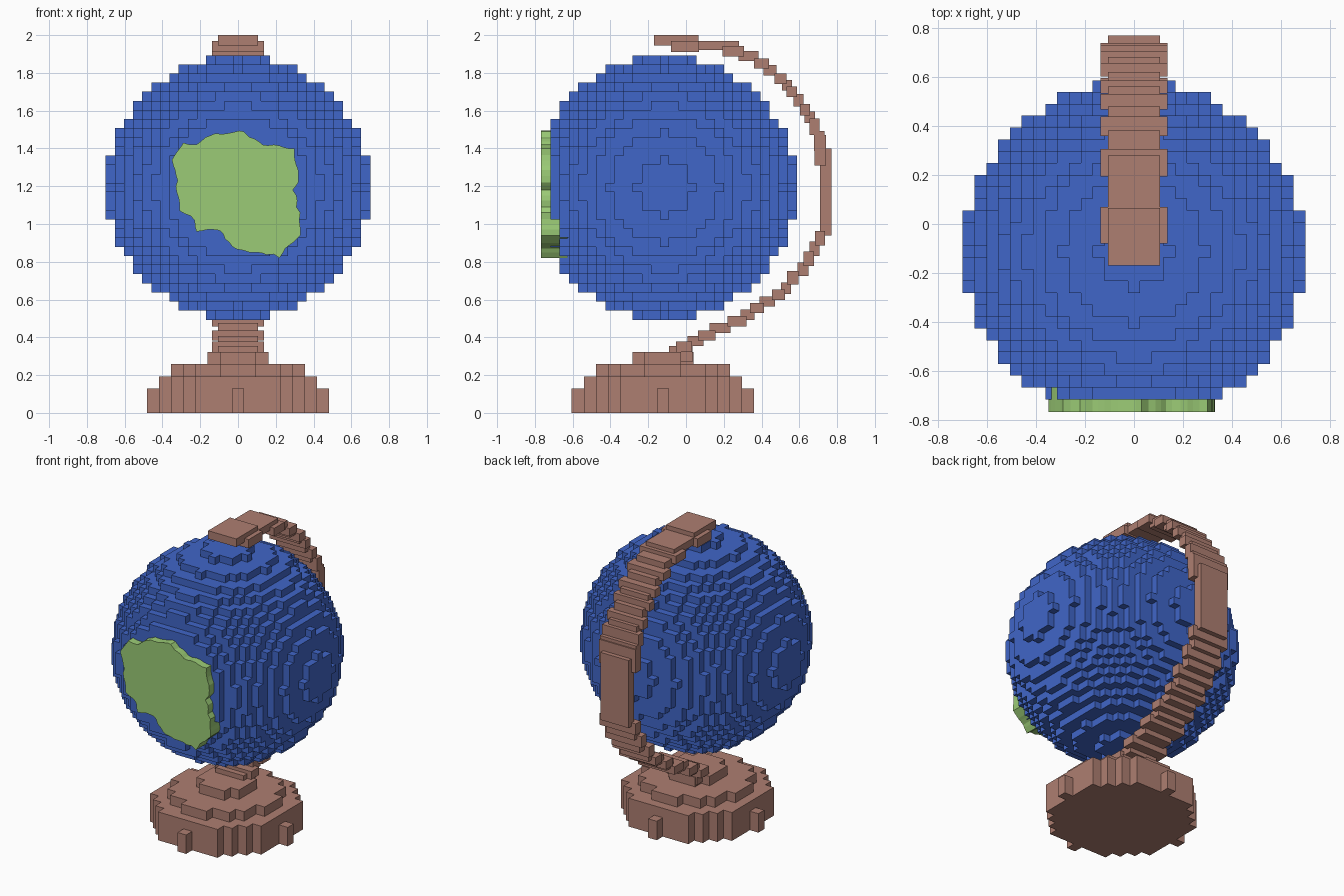
import bpy, bmesh, random
from mathutils import Vector

cube = bpy.data.objects.get("Cube")
if cube:
    bpy.data.objects.remove(cube, do_unlink=True)
random.seed(4)


def material(name, rgb):
    mat = bpy.data.materials.new(name)
    mat.use_nodes = True
    mat.diffuse_color = (*rgb, 1)
    mat.node_tree.nodes["Principled BSDF"].inputs["Base Color"].default_value = (*rgb, 1)
    return mat


OCEAN = material("ocean_blue", (0.051, 0.133, 0.578))
LAND = material("land_green", (0.328, 0.597, 0.181))
WOOD = material("wood_brown", (0.423, 0.209, 0.165))


def finish(name, bm, mat):
    bmesh.ops.recalc_face_normals(bm, faces=bm.faces)
    mesh = bpy.data.meshes.new(name)
    bm.to_mesh(mesh)
    bm.free()
    mesh.materials.append(mat)
    obj = bpy.data.objects.new(name, mesh)
    bpy.context.collection.objects.link(obj)
    return obj


def voxel_object(name, cells, size, origin, mat):
    """Blocky solid: one quad for every cell side without a neighbour."""
    bm = bmesh.new()
    corners = {}

    def corner(p):
        key = tuple(round(2 * c) for c in p)
        if key not in corners:
            corners[key] = bm.verts.new(Vector(origin) + Vector(p) * size)
        return corners[key]

    for cell in cells:
        for axis in range(3):
            for side in (-1, 1):
                step = [0, 0, 0]
                step[axis] = side
                if tuple(c + s for c, s in zip(cell, step)) in cells:
                    continue
                quad = []
                for a, b in ((-1, -1), (1, -1), (1, 1), (-1, 1)):
                    p = [0, 0, 0]
                    p[axis] = side
                    p[(axis + 1) % 3], p[(axis + 2) % 3] = a * side, b
                    quad.append(corner([c + d / 2 for c, d in zip(cell, p)]))
                bm.faces.new(quad)
    mesh = bpy.data.meshes.new(name)
    bm.to_mesh(mesh)
    bm.free()
    mesh.materials.append(mat)
    obj = bpy.data.objects.new(name, mesh)
    bpy.context.collection.objects.link(obj)
    return obj


def add_box(bm, half_x, y0, y1, z0, z1):
    made = bmesh.ops.create_cube(bm, size=1)["verts"]
    for v in made:
        v.co.x *= 2 * half_x
        v.co.y = y1 if v.co.y > 0 else y0
        v.co.z = z1 if v.co.z > 0 else z0


# Ocean ball, with the front two layers left off behind the land
span = range(-14, 15)
ball = {(x, y, z) for x in span for y in span for z in span
        if x * x + y * y + z * z <= 205 and y > -13}
voxel_object("globe_ball", ball, 0.0483, (0, -0.113, 1.193), OCEAN)

# Stepped base, radius squared for each layer from the floor up
span = range(-7, 8)
base = {(x, y, z) for z, limit in enumerate((49, 49, 47, 27, 5))
        for x in span for y in span if x * x + y * y <= limit}
voxel_object("base", base, 0.0644, (0, -0.122, 0.0322), WOOD)

# Land plate with a ragged coast (outline in hundredths)
coast = [(-29, 143), (-22, 142), (-17, 146), (-12, 148), (3, 149), (6, 146),
         (13, 142), (19, 142), (30, 140), (31, 131), (32, 122), (29, 118),
         (31, 115), (31, 109), (33, 106), (33, 94), (29, 90), (25, 87),
         (22, 82), (19, 84), (6, 85), (-3, 88), (-8, 95), (-13, 97),
         (-22, 96), (-23, 102), (-31, 107), (-33, 120), (-32, 123), (-35, 134)]
bm = bmesh.new()
rim = []
for here, after in zip(coast, coast[1:] + coast[:1]):
    a, b = Vector(here) / 100, Vector(after) / 100
    pieces = max(1, round((b - a).length / 0.03))
    for i in range(pieces):
        p = a.lerp(b, i / pieces)
        wobble = random.uniform(-0.007, 0.007) if i else 0
        rim.append(bm.verts.new((p.x + wobble, -0.768, p.y + wobble)))
front = bm.faces.new(rim)
back = bmesh.ops.extrude_face_region(bm, geom=[front])["geom"]
bmesh.ops.translate(bm, vec=(0, 0.14, 0),
                    verts=[g for g in back if isinstance(g, bmesh.types.BMVert)])
bm.faces.ensure_lookup_table()
if not any(len(f.verts) > 4 and f.calc_center_median().y < -0.76 for f in bm.faces):
    bm.faces.new(rim)
finish("land", bm, LAND)

# Support arm: overlapping blocks along an arc, alternately wide and narrow
NARROW, WIDE = 0.106, 0.137
upper = [(.25, 1.915), (.33, 1.89), (.4, 1.85), (.445, 1.815), (.5, 1.77),
         (.535, 1.735), (.56, 1.7), (.595, 1.655), (.63, 1.605),
         (.655, 1.565), (.68, 1.515), (.705, 1.44)]
lower = [(.71, .925), (.68, .87), (.65, .815), (.62, .76), (.565, .715),
         (.53, .66), (.49, .625), (.43, .59), (.375, .555), (.325, .52),
         (.27, .485), (.18, .45), (.11, .41), (.05, .38), (-.01, .35)]
bm = bmesh.new()
for chain in (upper, lower):
    for i, (y, z) in enumerate(chain):
        near = chain[max(i - 1, 0):i + 2]
        reach = [max(0.027, 0.7 * abs(near[-1][k] - near[0][k]) / (len(near) - 1))
                 for k in (0, 1)]
        add_box(bm, WIDE if i % 2 == 0 or i == len(chain) - 1 else NARROW,
                y - reach[0], y + reach[0], z - reach[1], z + reach[1])
# Long blocks at the top, the back and the foot
add_box(bm, NARROW, -0.17, 0.065, 1.945, 2.0)
add_box(bm, WIDE, -0.08, 0.07, 1.91, 1.97)
add_box(bm, NARROW, 0.06, 0.28, 1.92, 1.97)
add_box(bm, NARROW, 0.71, 0.77, 0.94, 1.4)
add_box(bm, WIDE, 0.68, 0.74, 1.31, 1.47)
add_box(bm, NARROW, -0.09, 0.035, 0.27, 0.355)
finish("support_arm", bm, WOOD)
